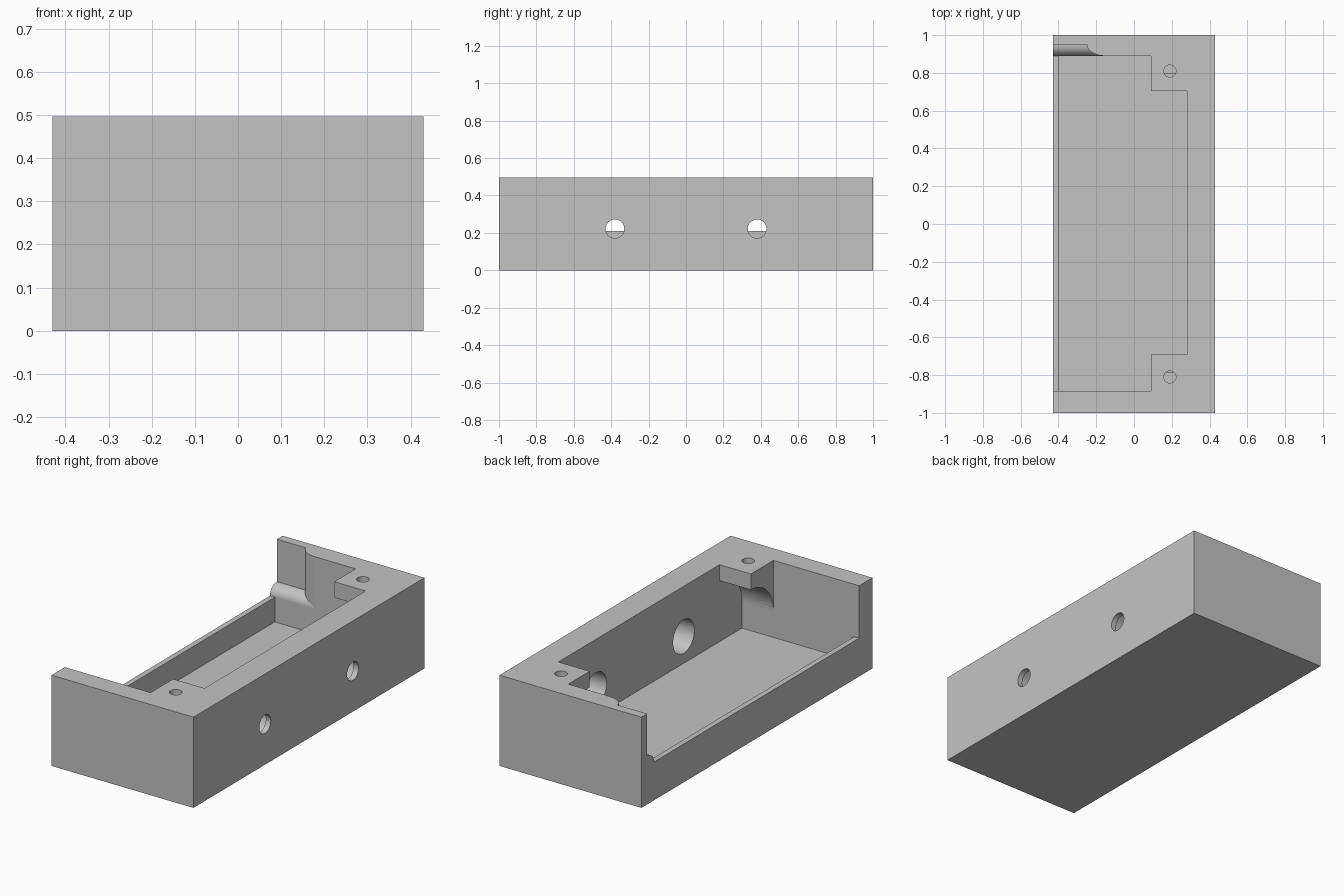
import bpy, bmesh, math
from mathutils import Vector

if "Cube" in bpy.data.objects:
    bpy.data.objects.remove(bpy.data.objects["Cube"], do_unlink=True)

HEIGHT, FLOOR, LIP, OVER = 0.497, 0.075, 0.21, 0.6
FRONT, BACK = -0.885, 0.89        # inner end walls
OUTER, INNER = 0.43, 0.28         # outer half width, inner face of thick wall

grey = bpy.data.materials.new("light grey")
grey.use_nodes = True
colour = (0.55, 0.55, 0.55, 1)
grey.diffuse_color = colour
grey.node_tree.nodes["Principled BSDF"].inputs["Base Color"].default_value = colour


def prism(name, profile, axis, lo, hi):
    """Extrude a profile along z (xy points) or along x (yz points)."""
    bm = bmesh.new()
    place = (lambda p, h: (p[0], p[1], h)) if axis == "z" else (lambda p, h: (h, p[0], p[1]))
    face = bm.faces.new([bm.verts.new(place(p, lo)) for p in profile])
    moved = bmesh.ops.extrude_face_region(bm, geom=[face])["geom"]
    shift = Vector(place((0, 0), hi - lo))
    bmesh.ops.translate(bm, vec=shift, verts=[v for v in moved if isinstance(v, bmesh.types.BMVert)])
    bmesh.ops.recalc_face_normals(bm, faces=bm.faces)
    mesh = bpy.data.meshes.new(name)
    bm.to_mesh(mesh)
    bm.free()
    mesh.materials.append(grey)
    obj = bpy.data.objects.new(name, mesh)
    bpy.context.collection.objects.link(obj)
    return obj


def rect(a0, b0, a1, b1):
    return [(a0, b0), (a1, b0), (a1, b1), (a0, b1)]


def arc(ca, cb, ra, rb, start, end, n=16):
    angles = [math.radians(start + (end - start) * i / n) for i in range(n + 1)]
    return [(ca + ra * math.cos(t), cb + rb * math.sin(t)) for t in angles]


def circle(ca, cb, r):
    return arc(ca, cb, r, r, 0, 360, 48)[:-1]


def combine(target, cutter, operation="DIFFERENCE"):
    mod = target.modifiers.new(operation.lower(), "BOOLEAN")
    mod.operation, mod.solver, mod.object = operation, "EXACT", cutter
    bpy.ops.object.select_all(action="DESELECT")
    bpy.context.view_layer.objects.active = target
    target.select_set(True)
    bpy.ops.object.modifier_apply(modifier=mod.name)
    bpy.data.objects.remove(cutter, do_unlink=True)


# Outer block
body = prism("enclosure_body", rect(-OUTER, -1, OUTER, 1), "z", 0, HEIGHT)

# Main cavity, up to the screw tabs
combine(body, prism("cavity", rect(FRONT, FLOOR, BACK, OVER), "x", -0.4, 0.09))

# Cavity beside the thick wall: arches carry the two screw tabs
tab_front, tab_back, tab_under, r = -0.69, 0.705, 0.41, 0.19
profile = [(FRONT, FLOOR), (BACK, FLOOR)]
profile += arc(tab_back, tab_under - r, BACK - tab_back, r, 0, 90)
profile += [(tab_back, OVER), (tab_front, OVER)]
profile += arc(tab_front, tab_under - r, tab_front - FRONT, r, 90, 180)
combine(body, prism("tab_cavity", profile, "x", 0.05, INNER))

# Open side above the low lip
combine(body, prism("side_opening", rect(FRONT, LIP, BACK, OVER), "x", -0.6, -0.35))

# Relief in the back wall with rounded edges
deep, inside = 0.95, 0.8
depth = deep - BACK
plan = [(-0.6, inside), (-0.15, inside)] + arc(-0.15, deep, 0.1, depth, 270, 180) + [(-0.6, deep)]
side = [(inside, LIP)] + arc(deep, LIP, depth, 0.055, 180, 90) + [(deep, OVER), (inside, OVER)]
relief = prism("relief", plan, "z", LIP, OVER)
combine(relief, prism("relief_side", side, "x", -0.7, 0), "INTERSECT")
combine(body, relief)

# Wall holes with wide inner bores, and screw holes in the tabs
for s in (-1, 1):
    combine(body, prism("bore", circle(s * 0.38, 0.222, 0.092), "x", 0.2, 0.4))
    combine(body, prism("wall_hole", circle(s * 0.38, 0.222, 0.05), "x", 0.3, 0.6))
    combine(body, prism("screw_hole", circle(0.19, s * 0.81, 0.032), "z", 0.385, OVER))
